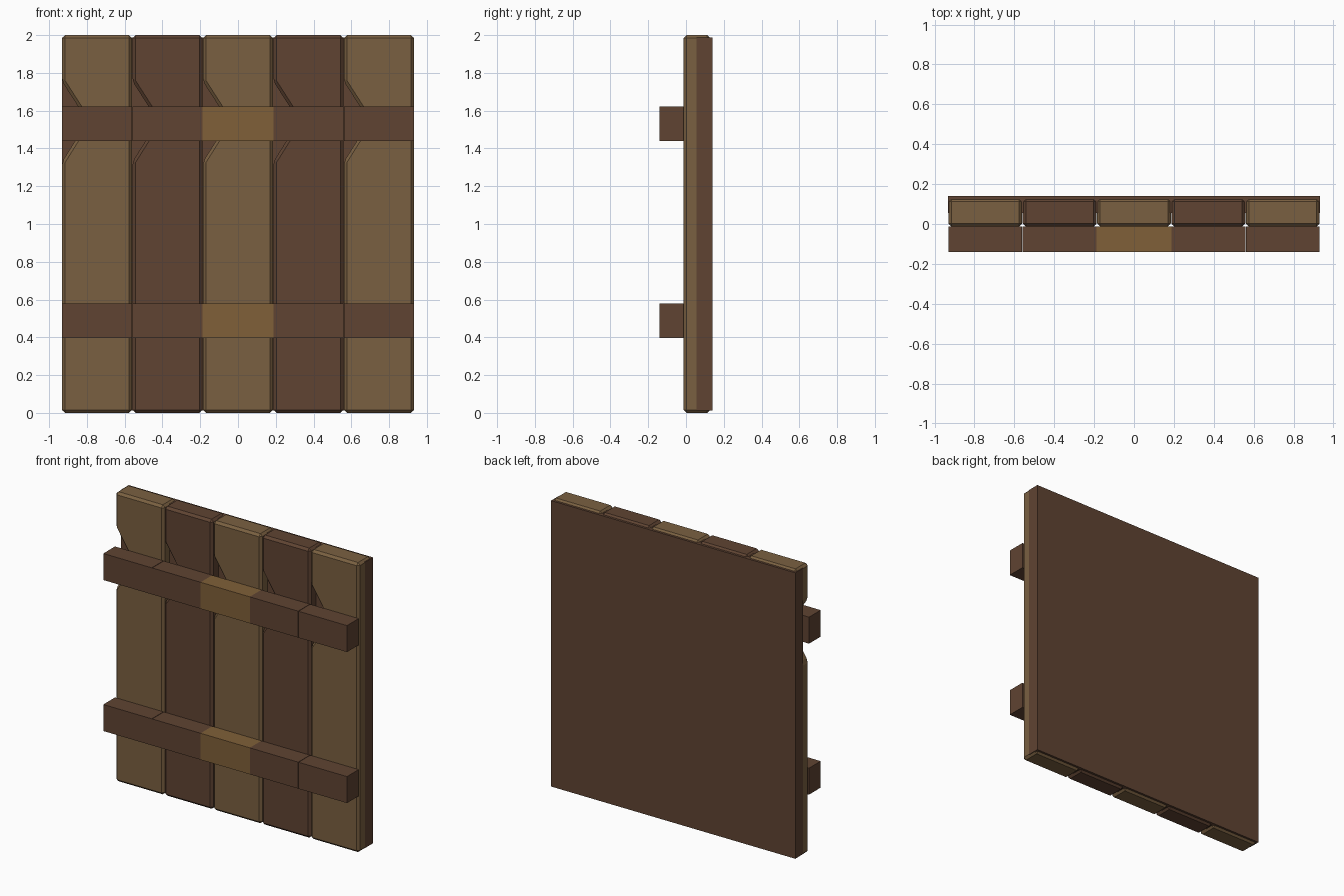
import bpy

if "Cube" in bpy.data.objects:
    bpy.data.objects.remove(bpy.data.objects["Cube"])


def material(name, rgb):
    m = bpy.data.materials.new(name)
    m.diffuse_color = (*rgb, 1)
    m.use_nodes = True
    m.node_tree.nodes["Principled BSDF"].inputs["Base Color"].default_value = m.diffuse_color
    return m


TAN = material("light_wood", (0.195, 0.117, 0.053))
DARK = material("dark_wood", (0.115, 0.057, 0.032))
GOLD = material("golden_wood", (0.215, 0.117, 0.040))


def prism(name, outline, y0, y1, mat, bevel=0.0):
    """Extrude an x/z outline (counter-clockwise from the front) from y0 to y1."""
    n = len(outline)
    verts = [(x, y, z) for y in (y0, y1) for x, z in outline]
    faces = [tuple(range(n)), tuple(range(2 * n - 1, n - 1, -1))]
    for i in range(n):
        j = (i + 1) % n
        faces.append((j, i, i + n, j + n))
    mesh = bpy.data.meshes.new(name)
    mesh.from_pydata(verts, [], faces)
    mesh.materials.append(mat)
    ob = bpy.data.objects.new(name, mesh)
    bpy.context.collection.objects.link(ob)
    if bevel:
        mod = ob.modifiers.new("chamfer", "BEVEL")
        mod.width = bevel
        mod.segments = 1
        mod.limit_method = 'ANGLE'
    return ob


def rect(x0, x1, z0, z1):
    return [(x0, z0), (x1, z0), (x1, z1), (x0, z1)]


PITCH = 0.373

# Back panel
prism("back_panel", rect(-0.933, 0.933, 0.013, 1.988), 0.055, 0.14, DARK)

for i in range(5):
    cx = (i - 2) * PITCH
    l, r = cx - 0.1855, cx + 0.1855

    # Chamfered plank with a notch chipped out of its left edge
    outline = [(l, 0), (r, 0), (r, 2), (l, 2),
               (l, 1.755), (l + 0.135, 1.545), (l, 1.33)]
    prism(f"plank_{i + 1}", outline, -0.013, 0.128,
          DARK if i % 2 else TAN, 0.016)

    # Cross beam segments in front of the plank
    half = 0.188 if i == 2 else 0.185
    for label, z in (("lower", 0.397), ("upper", 1.44)):
        prism(f"{label}_beam_{i + 1}", rect(cx - half, cx + half, z, z + 0.183),
              -0.14, -0.013, GOLD if i == 2 else DARK)
